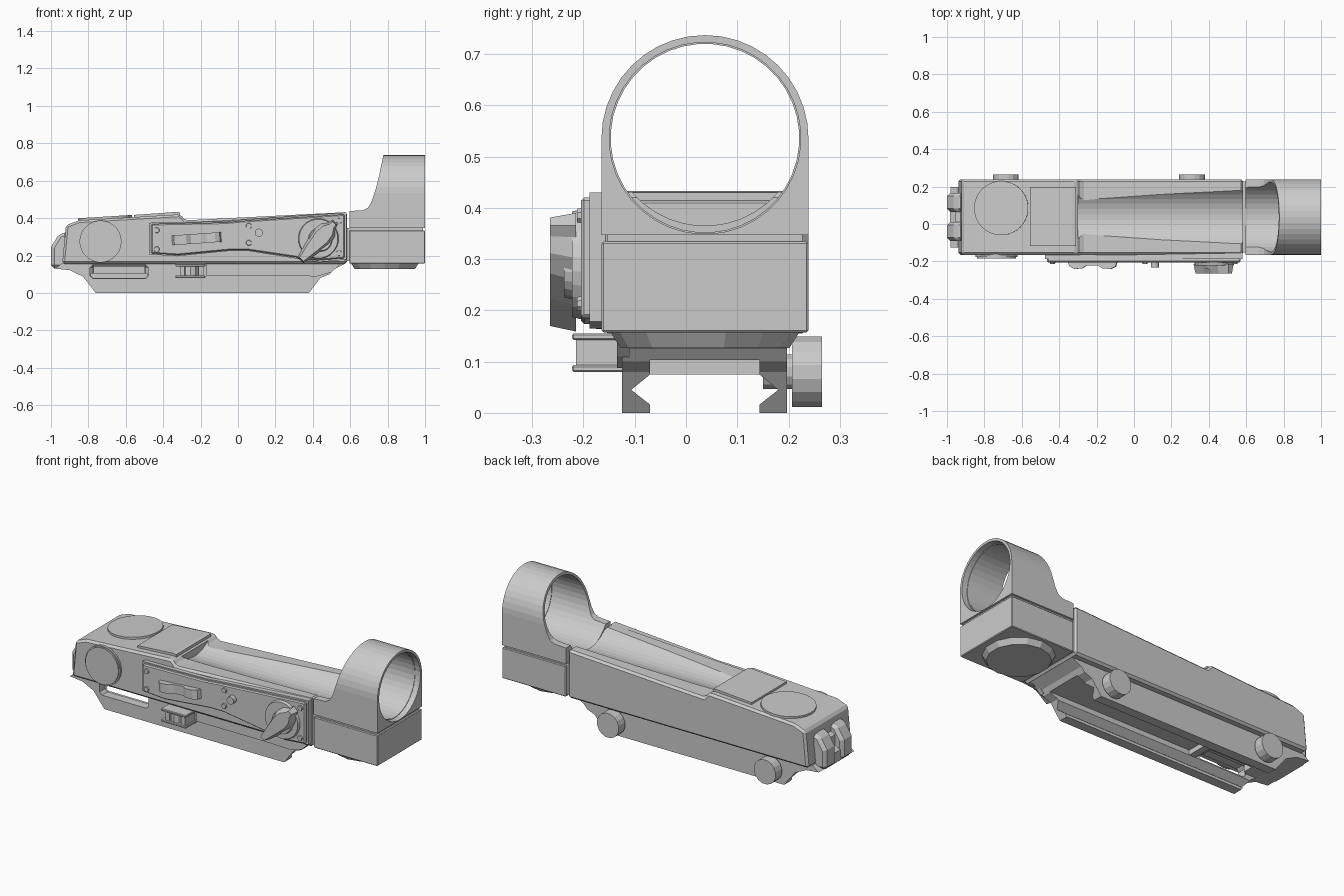
import bpy, bmesh
from math import sin, cos, pi, radians
from mathutils import Vector, Matrix

if "Cube" in bpy.data.objects:
    bpy.data.objects.remove(bpy.data.objects["Cube"])


def place(axis, p, q, d):
    """2D point (p, q) at depth d along an axis."""
    return {'x': (d, p, q), 'y': (p, d, q), 'z': (p, q, d)}[axis]


def loft(name, axis, pts_a, a, pts_b, b, bevel=0):
    bm = bmesh.new()
    va = [bm.verts.new(place(axis, p, q, a)) for p, q in pts_a]
    vb = [bm.verts.new(place(axis, p, q, b)) for p, q in pts_b]
    n = len(va)
    bm.faces.new(va)
    bm.faces.new(vb[::-1])
    for i in range(n):
        j = (i + 1) % n
        bm.faces.new((va[i], vb[i], vb[j], va[j]))
    bmesh.ops.recalc_face_normals(bm, faces=bm.faces)
    me = bpy.data.meshes.new(name)
    bm.to_mesh(me)
    bm.free()
    ob = bpy.data.objects.new(name, me)
    bpy.context.collection.objects.link(ob)
    if bevel:
        m = ob.modifiers.new("bevel", 'BEVEL')
        m.width, m.segments, m.limit_method = bevel, 1, 'ANGLE'
        m.angle_limit = radians(40)
    return ob


def prism(name, axis, pts, a, b, bevel=0):
    return loft(name, axis, pts, a, pts, b, bevel)


def circle(c, r, n):
    return [(c[0] + r * cos(2 * pi * (i + .5) / n), c[1] + r * sin(2 * pi * (i + .5) / n))
            for i in range(n)]


def disc(name, axis, c, r1, a, r2, b, n=32):
    return loft(name, axis, circle(c, r1, n), a, circle(c, r2, n), b)


def box(name, x, y, z, bevel=0):
    return prism(name, 'z', [(x[0], y[0]), (x[1], y[0]), (x[1], y[1]), (x[0], y[1])],
                 z[0], z[1], bevel)


def boolean(ob, cutter, op='DIFFERENCE'):
    m = ob.modifiers.new("cut", 'BOOLEAN')
    m.operation, m.object, m.solver = op, cutter, 'EXACT'
    bpy.context.view_layer.objects.active = ob
    for mod in list(ob.modifiers):
        bpy.ops.object.modifier_apply(modifier=mod.name)
    bpy.data.objects.remove(cutter)


CY = 0.037          # centre line of the sight
Y0, Y1 = -0.165, 0.239

# main body with a hollow trough along the top
body = prism("main_body", 'y', [(-.94, .155), (-.92, .362), (-.85, .388), (-.31, .42),
             (-.28, .388), (.584, .432), (.584, .155)], Y0, Y1, .012)
boolean(body, disc("trough_cutter", 'x', (CY, .552), .187, -.30, .187, .7, 40))

# lens hood: arch section trimmed by a side profile, then bored through
arch = [(Y0, .347), (Y1, .347)] + [(CY + .202 * cos(pi * i / 20), .535 + .202 * sin(pi * i / 20))
                                   for i in range(21)]
hood = prism("lens_hood", 'x', arch, .595, 1)
side = [(.5, .3), (1.1, .3), (1.1, .8), (.79, .8), (.777, .737), (.755, .63), (.735, .55),
        (.715, .49), (.695, .456), (.67, .442), (.5, .432)]
boolean(hood, prism("hood_cutter", 'y', side, -.4, .4), 'INTERSECT')
boolean(hood, disc("bore_cutter", 'x', (CY, .536), .187, .5, .187, 1.1, 40))
rim = disc("hood_inner_rim", 'x', (CY, .536), .191, .955, .191, .967, 40)
boolean(rim, disc("rim_cutter", 'x', (CY, .536), .184, .9, .184, 1.1, 40))

# lower lens housing, recessed joint core, battery cap
box("lower_housing", (.595, 1), (Y0, Y1), (.157, .334), .004)
box("joint_core", (.55, .988), (Y0 + .012, Y1 - .012), (.17, .347))
disc("bottom_cap", 'z', (.785, CY), .165, .127, .186, .16, 14)

# rail clamp base: channel section trimmed by a side profile
section = [(-.125, .16), (-.125, 0), (-.07, 0), (-.07, .016), (-.107, .045), (-.07, .075),
           (-.07, .103), (.143, .103), (.143, .075), (.18, .045), (.143, .016), (.143, 0),
           (.197, 0), (.197, .16)]
base = prism("rail_base", 'x', section, -1.1, 1)
boolean(base, prism("base_cutter", 'y', [(-.76, 0), (.38, 0), (.44, .08), (.49, .1), (.51, .125),
        (.575, .158), (-.94, .158), (-.98, .13), (-.90, .122), (-.83, .088)], -.4, .4), 'INTERSECT')
slot = box("slot_cutter", (-.79, -.48), (-.2, -.06), (.076, .15), .015)
boolean(base, slot)
slot = box("slot_cutter", (-.77, -.5), (-.11, .0), (.09, .14))
boolean(base, slot)
box("recoil_lug", (-.46, -.42), (-.08, .15), (.075, .11))
prism("clamp_jaw", 'y', [(-.17, .158), (-.17, .092), (.3, .092), (.42, .088), (.5, .11), (.55, .158)],
      -.135, -.11)

# clamp knobs on the back
for i, x in enumerate((.31, -.685)):
    disc(f"clamp_knob_{i}", 'y', (x, .08), .07, .207, .07, .265, 16)
    disc(f"knob_shaft_{i}", 'y', (x, .08), .035, .15, .035, .21, 12)

# small release catch under the front side
for i, z in enumerate((.08, .142)):
    box(f"catch_plate_{i}", (-.335, -.175), (-.222, -.12), (z, z + .013), .003)
disc("catch_roller", 'z', (-.255, -.17), .045, .085, .045, .15, 10)
for i, x in enumerate((-.31, -.21)):
    box(f"catch_post_{i}", (x, x + .025), (-.215, -.12), (.085, .15))

# end block with two prongs
prong = [(-1, .13), (-1, .245), (-.955, .318), (-.91, .325), (-.91, .13)]
for i, (a, b) in enumerate(((-.09, .012), (.064, .167))):
    prism(f"end_prong_{i}", 'y', prong, a, b, .018)
prism("end_block", 'y', [(-.985, .13), (-.985, .19), (-.955, .21), (-.955, .27), (-.91, .29),
                         (-.91, .13)], -.07, .147)

# top cover plate and round caps
prism("top_plate", 'y', [(-.555, .40), (-.555, .417), (-.33, .433), (-.31, .43), (-.31, .412)],
      -.118, .198)
cap = disc("top_cap", 'z', (0, 0), .145, -.02, .145, .009, 36)
cap.matrix_world = Matrix.Translation((-.71, .085, .399)) @ Matrix.Rotation(radians(-3.5), 4, 'Y')
disc("side_cap", 'y', (-.735, .275), .112, -.15, .112, -.176, 32)
disc("side_cap_face", 'y', (-.735, .275), .105, -.17, .105, -.184, 32)

# side control panel with stepped inner plate
panel = [(-.475, .375), (-.07, .383), (.02, .392), (.58, .43), (.58, .178), (.43, .165),
         (.05, .225), (-.04, .225), (-.33, .196), (-.475, .206)]
prism("panel_base", 'y', panel, -.15, -.188)
c = Vector((.06, .29))
inner = [tuple(c + Vector(((p - c.x) * .98, (q - c.y) * .93))) for p, q in panel]
prism("control_panel", 'y', inner, -.18, -.205, .006)

# sliding switch with two humps
switch = [(-.36, -.195), (-.345, -.228), (-.32, -.24), (-.28, -.238), (-.255, -.221), (-.195, -.221),
          (-.17, -.238), (-.125, -.24), (-.1, -.228), (-.09, -.195)]
hump = prism("slide_switch", 'z', [(p + .225, q) for p, q in switch], -.026, .026)
hump.matrix_world = Matrix.Translation((-.222, 0, .29)) @ Matrix.Rotation(radians(-4), 4, 'Y')

# rotary selector with pointed grip
disc("selector_dial", 'y', (.43, .29), .112, -.19, .104, -.222, 24)
disc("selector_hub", 'y', (.44, .285), .065, -.22, .06, -.238, 20)
grip = [(-.15, -.022), (-.06, -.045), (.02, -.062), (.07, -.052), (.1, -.025), (.125, -.018),
        (.125, .018), (.1, .025), (.07, .052), (.02, .062), (-.06, .045), (-.15, .022)]
lever = loft("selector_grip", 'y', grip, -.215, [(p * .95, q * .65) for p, q in grip], -.265)
lever.matrix_world = Matrix.Translation((.435, 0, .285)) @ Matrix.Rotation(radians(-48), 4, 'Y')

# panel screws and push pin
for i, (x, z) in enumerate(((-.435, .335), (-.435, .233), (.058, .358), (.058, .268),
                            (.54, .385), (.54, .213))):
    disc(f"panel_screw_{i}", 'y', (x, z), .018, -.195, .014, -.213, 8)
disc("push_pin", 'y', (.112, .322), .022, -.19, .022, -.232, 14)
